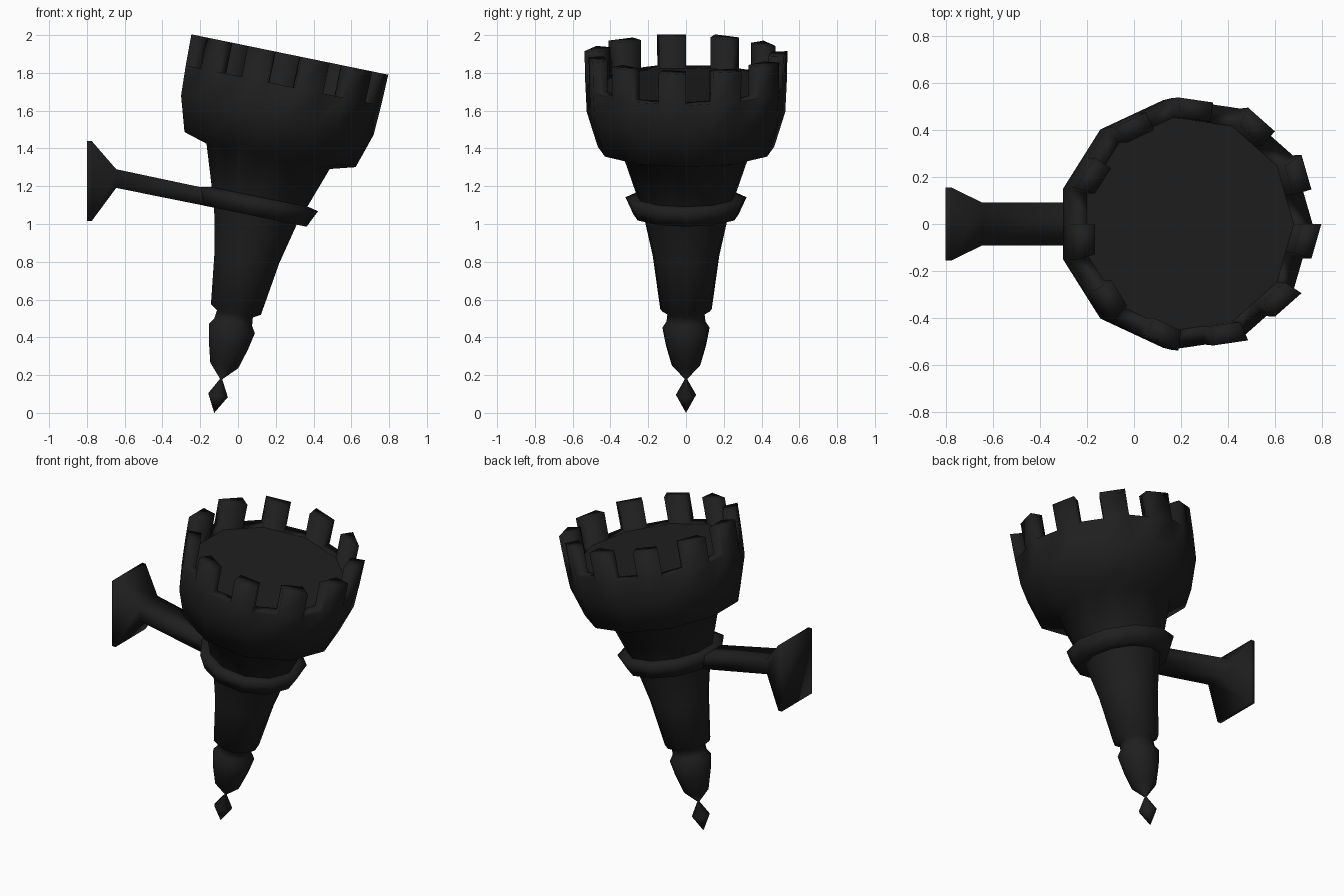
import bpy, bmesh, math
from mathutils import Matrix, Vector

if "Cube" in bpy.data.objects:
    bpy.data.objects.remove(bpy.data.objects["Cube"])

SIDES = 11
STEP = 2 * math.pi / SIDES
# the torch leans away from the wall: local axis -> world
LEAN = Matrix.Translation((-0.126, 0, 0)) @ Matrix.Rotation(math.atan2(0.201, 0.98), 4, 'Y')

iron = bpy.data.materials.new("black_iron")
iron.diffuse_color = (0.0135, 0.0135, 0.0135, 1)
iron.use_nodes = True
iron.node_tree.nodes["Principled BSDF"].inputs["Base Color"].default_value = iron.diffuse_color


def finish(name, bm):
    """Weld, orient and smooth-shade one part."""
    bmesh.ops.remove_doubles(bm, verts=bm.verts, dist=0.0005)
    bmesh.ops.recalc_face_normals(bm, faces=bm.faces)
    for f in bm.faces:
        f.smooth = True
    me = bpy.data.meshes.new(name)
    bm.to_mesh(me)
    bm.free()
    me.materials.append(iron)
    ob = bpy.data.objects.new(name, me)
    bpy.context.collection.objects.link(ob)


def bridge(bm, a, b):
    n = len(a)
    for i in range(n):
        bm.faces.new((a[i], a[(i + 1) % n], b[(i + 1) % n], b[i]))


def ring(bm, r, h):
    """Eleven-sided ring with an extra point in the middle of every side."""
    corners = [Vector((r * math.cos(i * STEP), r * math.sin(i * STEP), h)) for i in range(SIDES)]
    pts = []
    for i, c in enumerate(corners):
        pts += [c, (c + corners[(i + 1) % SIDES]) / 2]
    return [bm.verts.new(LEAN @ p) for p in pts]


def lathe(bm, profile):
    rings = [ring(bm, r, h) for r, h in profile]
    for a, b in zip(rings, rings[1:]):
        bridge(bm, a, b)
    return rings


# torch: finial, bulb, flared shaft and bowl in one profile (radius, height)
bm = bmesh.new()
rings = lathe(bm, [(0, 0), (0.054, 0.096), (0.006, 0.183), (0.077, 0.257), (0.108, 0.365),
                   (0.126, 0.457), (0.104, 0.491), (0.099, 0.536), (0.138, 0.559),
                   (0.178, 0.845), (0.228, 1.066), (0.34, 1.388), (0.472, 1.425),
                   (0.531, 1.611), (0.539, 1.772)])
rim = rings[-1]
inner = ring(bm, 0.457, 1.772)

# battlements: raise half of every rim side, leaning out very slightly
raised = ring(bm, 0.543, 1.939)
raised_in = ring(bm, 0.457, 1.939)
n = len(rim)
for i in range(n):
    j = (i + 1) % n
    base = [rim[i], rim[j], inner[j], inner[i]]
    if i % 2:
        top = [raised[i], raised[j], raised_in[j], raised_in[i]]
        bridge(bm, base, top)
        bm.faces.new(top)
    else:
        bm.faces.new(base)
finish("torch_body", bm)

# flat floor inside the battlements
bm = bmesh.new()
bm.faces.new(ring(bm, 0.457, 1.772))
finish("bowl_floor", bm)

# collar that holds the shaft, with the arm growing from its wall-side face
bm = bmesh.new()
lathe(bm, [(0.226, 1.064), (0.281, 1.064), (0.324, 1.156), (0.272, 1.168), (0.262, 1.168)])
finish("collar", bm)

# wall bracket: arm flaring into a wall plate
# sections are (x low, x high, z low, z high, half width low, half width high)
bm = bmesh.new()
rings = []
for xl, xh, z0, z1, wl, wh in ((-0.176, -0.198, 1.097, 1.195, 0.079, 0.091),
                               (-0.645, -0.645, 1.191, 1.29, 0.086, 0.091),
                               (-0.775, -0.775, 1.015, 1.44, 0.155, 0.155),
                               (-0.80, -0.80, 1.015, 1.44, 0.155, 0.155)):
    rings.append([bm.verts.new(p) for p in ((xl, -wl, z0), (xl, wl, z0), (xh, wh, z1), (xh, -wh, z1))])
for a, b in zip(rings, rings[1:]):
    bridge(bm, a, b)
bm.faces.new(rings[-1])
finish("wall_bracket", bm)

# the floor disc must look upward
for p in bpy.data.objects["bowl_floor"].data.polygons:
    if p.normal.z < 0:
        bpy.data.objects["bowl_floor"].data.flip_normals()
        break
